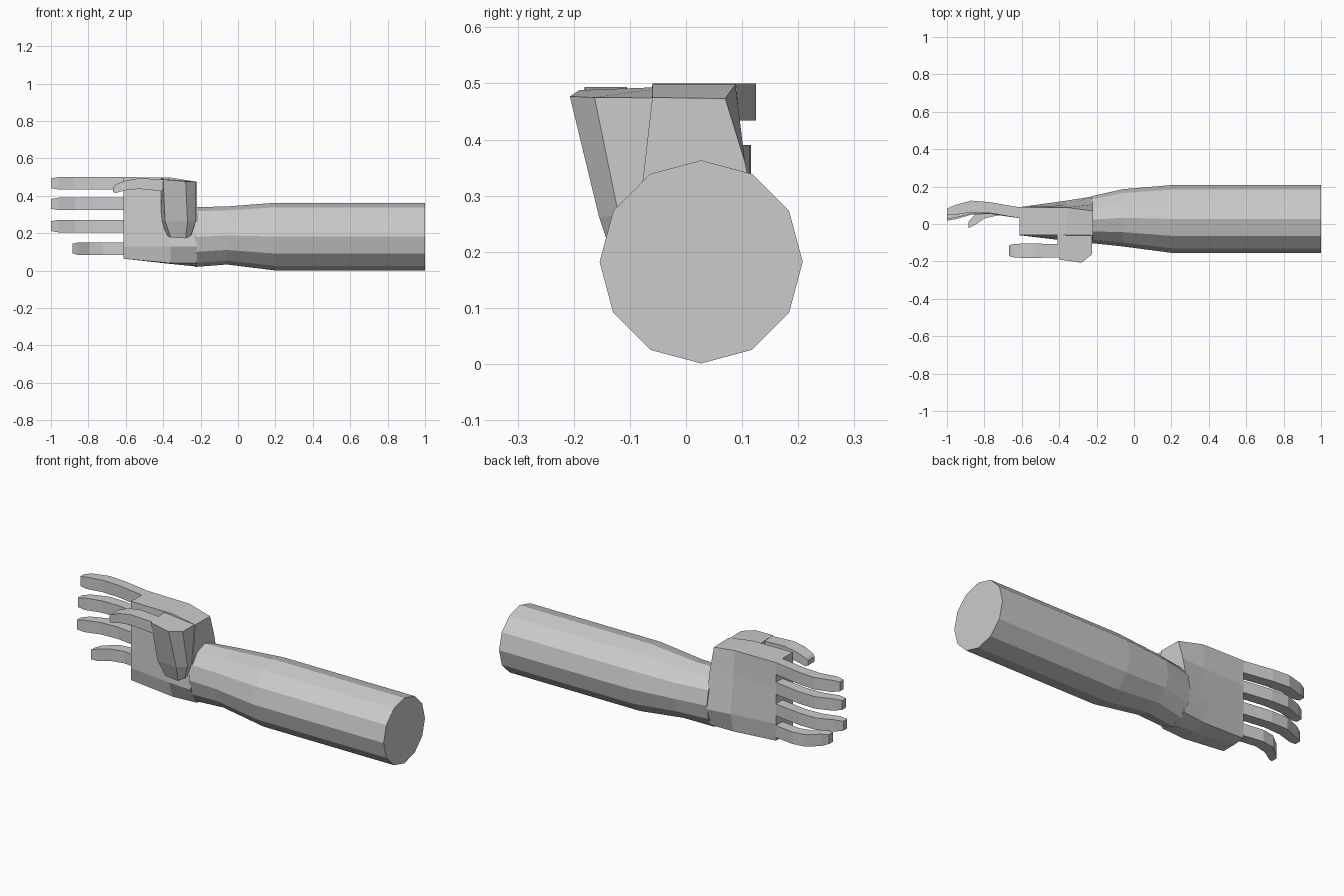
import bpy, bmesh
from math import sin, cos, pi


def loft(name, sections):
    """Skin equal-length point rings and cap both ends."""
    bm = bmesh.new()
    rings = [[bm.verts.new(p) for p in s] for s in sections]
    n = len(rings[0])
    for a, b in zip(rings, rings[1:]):
        for i in range(n):
            j = (i + 1) % n
            bm.faces.new((a[i], a[j], b[j], b[i]))
    bm.faces.new(rings[0])
    bm.faces.new(rings[-1])
    bmesh.ops.recalc_face_normals(bm, faces=bm.faces)
    me = bpy.data.meshes.new(name)
    bm.to_mesh(me)
    bm.free()
    ob = bpy.data.objects.new(name, me)
    bpy.context.collection.objects.link(ob)
    return ob


# Forearm: twelve-sided tube narrowing to the wrist (x, centre y, centre z, ry, rz)
def ring(x, cy, cz, ry, rz):
    return [(x, cy + ry * cos(i * pi / 6), cz + rz * sin(i * pi / 6)) for i in range(12)]


loft("forearm", [ring(1, .027, .182, .181, .181), ring(.2, .027, .182, .181, .181),
                 ring(-.06, .033, .188, .153, .155), ring(-.23, .023, .18, .125, .16)])

# Palm: wrist outline blending to a flat slab at the knuckles
wrist = [(-.10, .13), (-.05, .04), (.04, .022), (.11, .06), (.147, .16),
         (.105, .36), (.07, .473), (-.06, .475)]
middle = [(-.09, .13), (-.06, .04), (.03, .036), (.10, .055), (.125, .16),
          (.10, .36), (.088, .498), (-.06, .498)]
knuckles = [(-.06, .13), (-.06, .064), (.02, .064), (.09, .068), (.09, .16),
            (.09, .36), (.09, .50), (-.06, .50)]
loft("palm", [[(x, y, z) for y, z in s]
              for x, s in ((-.22, wrist), (-.36, middle), (-.613, knuckles))])

# Thumb base: tapering block on the front of the palm
loft("thumb_base", [
    [(-.225, -.03, .474), (-.225, -.163, .475), (-.28, -.207, .477),
     (-.40, -.19, .488), (-.415, -.03, .494)],
    [(-.225, -.03, .265), (-.225, -.12, .265), (-.27, -.155, .262),
     (-.39, -.148, .265), (-.415, -.03, .265)],
    [(-.245, -.03, .20), (-.25, -.11, .19), (-.28, -.125, .173),
     (-.36, -.12, .178), (-.40, -.03, .20)]])

# Thumb: bends downwards (x, low z, high z, half width)
thumb = [(-.40, .425, .488, .036), (-.53, .437, .494, .038),
         (-.60, .43, .482, .038), (-.655, .415, .46, .034), (-.667, .42, .448, .028)]
loft("thumb", [[(x, -.143 - w, a), (x, -.143 + w, a), (x, -.143 + w, b), (x, -.143 - w, b)]
               for x, a, b, w in thumb])

# Fingers: curve back, then bend forward (fraction of length, centre y, half thickness)
curve = [(0, .06, .029), (.42, .088, .029), (.67, .094, .031),
         (.9, .074, .026), (1, .065, .017)]
for name, z, length, curl in (("index_finger", .467, .39, 0), ("middle_finger", .357, .39, .02),
                              ("ring_finger", .238, .39, .03), ("little_finger", .118, .275, .07)):
    rows = []
    for t, y, h in curve:
        y -= curl * t * t
        x = -.61 - length * t
        w = .033 if t < .95 else .026
        rows.append([(x, y - h, z - w), (x, y + h, z - w), (x, y + h, z + w), (x, y - h, z + w)])
    loft(name, rows)
